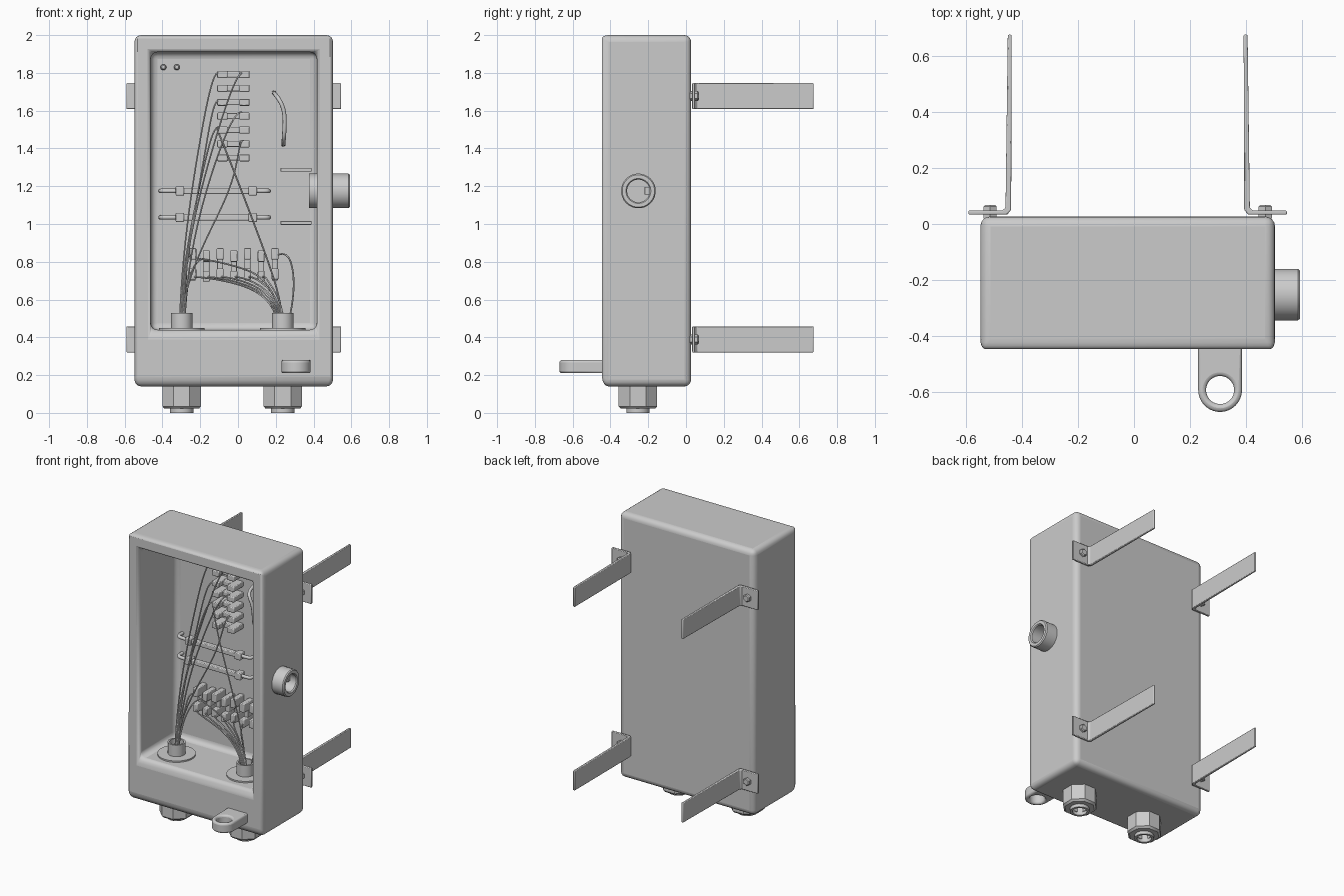
import bpy, bmesh, math
from mathutils import Matrix, Vector

if "Cube" in bpy.data.objects:
    bpy.data.objects.remove(bpy.data.objects["Cube"])

CX = -0.0225  # symmetry plane of the enclosure


def finish(name, bm, bevel=0.0, seg=2, smooth=True):
    bmesh.ops.remove_doubles(bm, verts=bm.verts, dist=1e-5)
    bmesh.ops.recalc_face_normals(bm, faces=bm.faces)
    me = bpy.data.meshes.new(name)
    bm.to_mesh(me)
    bm.free()
    ob = bpy.data.objects.new(name, me)
    bpy.context.collection.objects.link(ob)
    if bevel:
        m = ob.modifiers.new("bevel", 'BEVEL')
        m.width, m.segments, m.limit_method = bevel, seg, 'ANGLE'
        m.angle_limit = math.radians(40)
    if smooth:
        bpy.ops.object.select_all(action='DESELECT')
        ob.select_set(True)
        bpy.context.view_layer.objects.active = ob
        bpy.ops.object.shade_smooth_by_angle(angle=math.radians(35))
    return ob


def boxes(name, items, bevel=0.0):
    bm = bmesh.new()
    for x0, x1, y0, y1, z0, z1 in items:
        mat = Matrix.Translation(((x0+x1)/2, (y0+y1)/2, (z0+z1)/2)) @ Matrix.Diagonal((x1-x0, y1-y0, z1-z0, 1))
        bmesh.ops.create_cube(bm, size=1, matrix=mat)
    return finish(name, bm, bevel)


def lathe(name, profile, n, mat, closed=False, bevel=0.0):
    """Revolve (radius, height) points about local z."""
    bm = bmesh.new()
    rings = []
    for r, h in profile:
        rings.append([bm.verts.new(mat @ Vector((r*math.cos(2*math.pi*(i+.5)/n), r*math.sin(2*math.pi*(i+.5)/n), h)))
                      for i in range(n)])
    pairs = list(zip(rings, rings[1:])) + ([(rings[-1], rings[0])] if closed else [])
    for a, b in pairs:
        for i in range(n):
            j = (i+1) % n
            bm.faces.new((a[i], a[j], b[j], b[i]))
    return finish(name, bm, bevel)


def prism(name, pts, z0, z1, bevel=0.0):
    bm = bmesh.new()
    f = bm.faces.new([bm.verts.new((x, y, z0)) for x, y in pts])
    g = bmesh.ops.extrude_face_region(bm, geom=[f])["geom"]
    bmesh.ops.translate(bm, vec=(0, 0, z1-z0), verts=[v for v in g if isinstance(v, bmesh.types.BMVert)])
    return finish(name, bm, bevel)


def wires(name, paths, radius, res=1):
    cu = bpy.data.curves.new(name, 'CURVE')
    cu.dimensions, cu.bevel_depth, cu.bevel_resolution, cu.use_fill_caps = '3D', radius, res, True
    for p in paths:
        s = cu.splines.new('NURBS')
        s.points.add(len(p)-1)
        for q, c in zip(s.points, p):
            q.co = (*c, 1)
        s.use_endpoint_u, s.order_u, s.resolution_u = True, min(4, len(p)), 6
    tmp = bpy.data.objects.new(name + "_curve", cu)
    bpy.context.collection.objects.link(tmp)
    bpy.context.view_layer.update()
    me = bpy.data.meshes.new_from_object(tmp.evaluated_get(bpy.context.evaluated_depsgraph_get()))
    bpy.data.objects.remove(tmp)
    ob = bpy.data.objects.new(name, me)
    bpy.context.collection.objects.link(ob)
    for f in me.polygons:
        f.use_smooth = True


# Enclosure: outer box with a deep front cavity, rounded everywhere
bm = bmesh.new()
def rect(x0, x1, z0, z1, y):
    return [bm.verts.new((x, y, z)) for x, z in ((x0, z0), (x1, z0), (x1, z1), (x0, z1))]
loops = [rect(-.548, .503, .14, 2, .027), rect(-.548, .503, .14, 2, -.445),
         rect(-.462, .417, .44, 1.91, -.445), rect(-.462, .417, .44, 1.91, -.03)]
for a, b in zip(loops, loops[1:]):
    for i in range(4):
        j = (i+1) % 4
        bm.faces.new((a[i], a[j], b[j], b[i]))
bm.faces.new(loops[0])
bm.faces.new(loops[3])
finish("enclosure", bm, .036, 4)

# Wall brackets and their bolts, mirrored left and right
foot = [(.545, .033), (.545, .048), (.425, .048), (.413, .058), (.405, .675), (.391, .675), (.393, .05), (.408, .033)]
for z in (.32, 1.608):
    for side, label in ((1, "right"), (-1, "left")):
        pts = [(x if side > 0 else 2*CX-x, y) for x, y in foot]
        prism(f"bracket_{label}", pts, z, z+.138, .004)
        bx = .468 if side > 0 else 2*CX-.468
        rot = Matrix.Translation((bx, .02, z+.069)) @ Matrix.Rotation(-math.pi/2, 4, 'X')
        lathe(f"bracket_bolt_{label}", [(0, 0), (.027, 0), (.027, .042), (.02, .048), (0, .048)], 6, rot)

# Padlock lug with a hole
bm = bmesh.new()
N, R, L = 48, .078, .2
rings = [[], [], [], []]
for i in range(N):
    t = 2*math.pi*i/N
    c, s = math.cos(t), math.sin(t)
    k = R if s <= 0 else 1/max(abs(c)/R, s/L)
    for ring, rad, z in zip(rings, (k, k, .05, .05), (.21, .28, .28, .21)):
        ring.append(bm.verts.new((.307+rad*c, -.592+rad*s, z)))
for a, b in zip(rings, rings[1:]+rings[:1]):
    for i in range(N):
        j = (i+1) % N
        bm.faces.new((a[i], a[j], b[j], b[i]))
finish("padlock_lug", bm, .013, 3)

# Cable glands: nut and spout below, washer and sleeve inside
GL, GR, GY = -.298, .237, -.255
for x, label in ((GL, "left"), (GR, "right")):
    m = Matrix.Translation((x, GY, 0))
    lathe(f"gland_nut_{label}", [(0, .1), (.045, .1), (.045, .022), (.098, .022), (.111, .035), (.111, .15)], 8, m)
    lathe(f"gland_spout_{label}", [(.062, .05), (.062, 0), (.046, 0), (.046, .05)], 20, m, True)
    lathe(f"gland_washer_{label}", [(0, .435), (.122, .435), (.122, .45), (0, .45)], 32, m)
    lathe(f"gland_sleeve_{label}", [(.057, .44), (.057, .53), (.045, .53), (.045, .44)], 20, m, True)

# Side lock barrel with keyed core
m = Matrix.Translation((0, -.252, 1.175)) @ Matrix.Rotation(math.pi/2, 4, 'Y')
lathe("lock_barrel", [(.092, .375), (.092, .585), (.086, .592), (.066, .592), (.06, .585), (.06, .375)], 28, m, True)
lathe("lock_core", [(0, .38), (.061, .38), (.061, .5), (0, .5)], 28, m)
boxes("lock_key_tab", [(.49, .54, -.22, -.19, 1.155, 1.197)], .004)
boxes("lock_support", [(.225, .39, -.125, -.025, z, z+.02) for z in (1.277, .996)], .003)

# Terminal rows
for i in range(7):
    z = 1.332+.0735*i
    boxes("upper_terminal", [(-.11, .062, -.09, -.025, z+.003, z+.034), (-.11, -.055, -.135, -.025, z, z+.037),
                             (.006, .062, -.135, -.025, z, z+.037)], .005)
    x, d = -.258+.0725*i, (.0 if i % 2 else .012)
    boxes("lower_terminal", [(x+.003, x+.034, -.09, -.025, .7, .855), (x, x+.037, -.135, -.025, .695+d, .752+d),
                             (x, x+.037, -.135, -.025, .8+d, .86+d)], .005)

# Two long holders with bent end pins
for z in (1.175, 1.035):
    boxes("holder_bar", [(-.29, .06, -.11, -.075, z-.016, z+.016), (-.33, -.285, -.12, -.065, z-.024, z+.024),
                         (.055, .1, -.12, -.065, z-.024, z+.024)], .005)
    wires("holder_pins", [[(-.3, -.092, z), (-.36, -.092, z), (-.41, -.092, z), (-.41, -.06, z), (-.41, -.025, z)],
                          [(.08, -.092, z), (.13, -.095, z), (.165, -.095, z), (.165, -.06, z), (.16, -.025, z)]], .012, 2)

# Indicator studs and curved handle
for x in (-.395, -.324):
    m = Matrix.Translation((x, -.02, 1.83)) @ Matrix.Rotation(math.pi/2, 4, 'X')
    lathe("indicator_stud", [(0, 0), (.016, 0), (.016, .02), (.01, .03), (0, .034)], 12, m)
wires("curved_handle", [[(.19, -.04, 1.695), (.19, -.19, 1.695), (.25, -.19, 1.63), (.247, -.18, 1.5),
                         (.24, -.16, 1.42), (.24, -.03, 1.42)]], .011, 2)

# Wires fanning out of the glands to the terminals
paths = []
for i, (x, z, bend) in enumerate([(-.1, 1.81, -.2), (.03, 1.81, -.12), (-.1, 1.66, -.17), (.02, 1.6, -.14),
                                  (-.1, 1.52, -.19), (.03, 1.45, .03), (-.24, .84, -.27), (-.17, .82, -.27)]):
    g = GL + .008*(i % 4) - .012
    h = z-.5
    paths.append([(g, GY, .44), (g+.01, GY, .5+.25*h), (bend, -.19, .5+.75*h), (x-.03, -.16, z+.01), (x, -.12, z-.01)])
for i in range(6):
    x = -.24+.0725*i
    g = GR - .02+.007*i
    paths.append([(g, GY, .44), (g-.02, GY, .6), (x*.4+.1, -.2, .7), (x+.03, -.17, .72), (x, -.12, .72)])
paths += [[(GR, GY, .44), (GR, GY, .58), (.15, -.2, .84), (-.06, -.18, 1.38), (-.11, -.12, 1.5)],
          [(GR+.02, GY, .44), (.3, -.24, .6), (.3, -.2, .8), (.25, -.16, .86), (.2, -.12, .83)],
          [(GR, GY, .44), (.2, -.24, .7), (.0, -.19, .78), (-.15, -.17, .81), (-.24, -.12, .82)]]
wires("wiring", paths, .0045)
